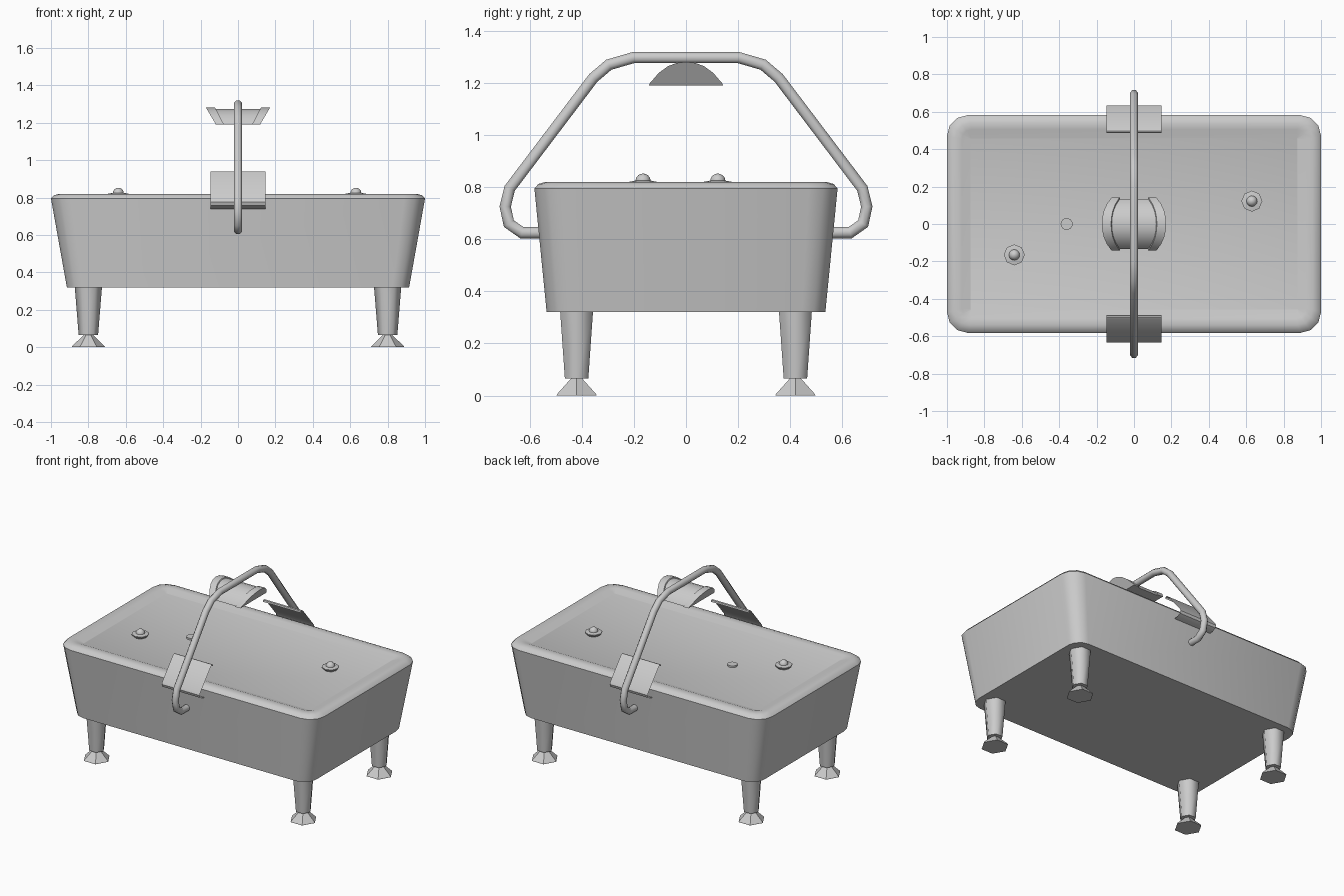
import bpy, bmesh, math
from mathutils import Vector

if "Cube" in bpy.data.objects:
    bpy.data.objects.remove(bpy.data.objects["Cube"])


def finish(name, bm, angle=40):
    bmesh.ops.recalc_face_normals(bm, faces=bm.faces)
    me = bpy.data.meshes.new(name)
    bm.to_mesh(me)
    bm.free()
    ob = bpy.data.objects.new(name, me)
    bpy.context.collection.objects.link(ob)
    if angle:
        bpy.ops.object.select_all(action='DESELECT')
        ob.select_set(True)
        bpy.context.view_layer.objects.active = ob
        bpy.ops.object.shade_smooth_by_angle(angle=math.radians(angle))
    return ob


def loft(name, rings, cap=True, closed=True, angle=40):
    bm = bmesh.new()
    vs = [[bm.verts.new(p) for p in r] for r in rings]
    n = len(rings[0])
    for a, b in zip(vs, vs[1:]):
        for i in range(n if closed else n - 1):
            j = (i + 1) % n
            bm.faces.new((a[i], a[j], b[j], b[i]))
    if cap:
        bm.faces.new(vs[0])
        bm.faces.new(vs[-1])
    return finish(name, bm, angle)


def rounded_rect(hx, hy, r, z, seg=3):
    pts = []
    for q, (sx, sy) in enumerate([(1, 1), (-1, 1), (-1, -1), (1, -1)]):
        for k in range(seg + 1):
            a = math.pi / 2 * (q + k / seg)
            pts.append((sx * (hx - r) + r * math.cos(a), sy * (hy - r) + r * math.sin(a), z))
    return pts


def lathe(name, x, y, profile, sides, turn=0.0, angle=40):
    rings = [[(x + r * math.cos(turn + 2 * math.pi * i / sides),
               y + r * math.sin(turn + 2 * math.pi * i / sides), z) for i in range(sides)]
             for r, z in profile]
    return loft(name, rings, angle=angle)


# Tub with rolled rim and shallow recessed top
loft("tub", [rounded_rect(*s) for s in [
    (0.915, 0.535, 0.09, 0.32), (1.0, 0.582, 0.11, 0.795), (0.985, 0.567, 0.10, 0.812),
    (0.955, 0.54, 0.08, 0.82), (0.92, 0.505, 0.05, 0.817), (0.875, 0.46, 0.005, 0.80)]])

# Legs and feet
for sx, xn in ((-1, "left"), (1, "right")):
    for sy, yn in ((-1, "front"), (1, "back")):
        x, y = sx * 0.80, sy * 0.42
        lathe(f"{yn}_{xn}_leg", x, y, [(0.052, 0.065), (0.073, 0.325)], 6, angle=65)
        lathe(f"{yn}_{xn}_foot", x, y, [(0.089, 0.0), (0.087, 0.005), (0.022, 0.068)], 6, angle=0)

# Knobs and drain cap on the top surface
for i, (x, y) in enumerate([(-0.64, -0.165), (0.63, 0.122)]):
    lathe(f"knob_base_{i}", x, y, [(0.04, 0.798), (0.056, 0.815), (0.056, 0.82), (0.03, 0.825)], 8)
    ball = [(0.03 * math.cos(t), 0.822 + 0.03 * math.sin(t))
            for t in (-0.5, 0, 0.5, 0.9, 1.25, 1.5)]
    lathe(f"knob_{i}", x, y, ball, 12)
lathe("drain_cap", -0.36, 0, [(0.032, 0.798), (0.032, 0.812)], 14)

# Carrying handle swept in the YZ plane
half = [(-0.54, 0.625), (-0.63, 0.625), (-0.68, 0.66), (-0.694, 0.725), (-0.677, 0.795),
        (-0.356, 1.219), (-0.296, 1.27), (-0.203, 1.297)]
path = [Vector(p) for p in half + [(-y, z) for y, z in reversed(half)]]
rings = []
for i, p in enumerate(path):
    t1 = (p - path[max(i - 1, 0)])
    t2 = (path[min(i + 1, len(path) - 1)] - p)
    t1 = t1.normalized() if t1.length else t2.normalized()
    t2 = t2.normalized() if t2.length else t1
    t = (t1 + t2).normalized()
    n = Vector((-t.y, t.x)) / t.dot(t1)
    ring = []
    for k in range(8):
        a = math.pi / 8 + k * math.pi / 4
        q = p + n * 0.023 * math.sin(a)
        ring.append((0.023 * math.cos(a), q.x, q.y))
    rings.append(ring)
loft("handle", rings, angle=50)

# Side clips: thin bent sheets
clip = [(0.486, 0.925), (0.488, 0.937), (0.497, 0.94), (0.508, 0.933), (0.628, 0.79),
        (0.634, 0.775), (0.628, 0.757), (0.607, 0.746), (0.575, 0.739)]
for s, nm in ((-1, "front_clip"), (1, "back_clip")):
    loft(nm, [[(x, s * y, z) for y, z in clip] for x in (-0.147, 0.147)],
         cap=False, closed=False)

# Grip under the handle: arched body with slanted ends and two end bands
arch = [(-0.143, 1.19), (-0.138, 1.20), (-0.105, 1.238), (-0.07, 1.264), (-0.035, 1.277)]
arch += [(0, 1.281)] + [(-y, z) for y, z in reversed(arch)]


def slant(top, bottom, scale):
    return [((bottom + (top - bottom) * (z - 1.19) / 0.09), y * scale, 1.19 + (z - 1.19) * scale)
            for y, z in arch]


loft("grip_body", [slant(-0.125, -0.08, 0.93), slant(0.125, 0.08, 0.93)])
for s, nm in ((-1, "left"), (1, "right")):
    loft(f"grip_{nm}_band", [slant(s * 0.122, s * 0.075, 1.0), slant(s * 0.171, s * 0.118, 1.0)])
